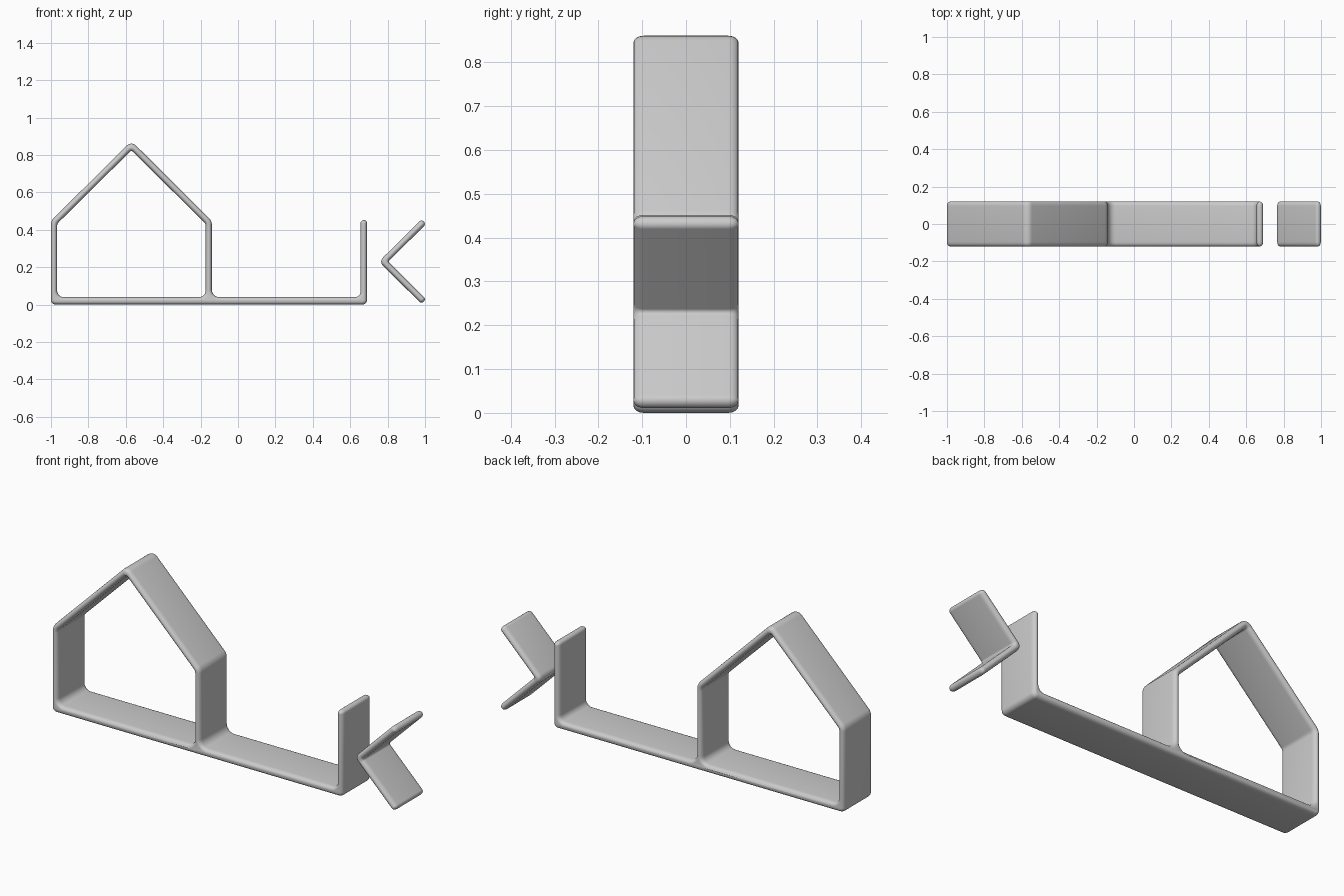
import bpy
import math
from mathutils import Vector

cube = bpy.data.objects.get("Cube")
if cube:
    bpy.data.objects.remove(cube, do_unlink=True)

HALF_WIDTH = 0.12   # half the strip width, front to back
ROUND = 0.016       # rim rounding across the strip thickness
STRETCH = 1.5       # rim rounding is deeper than it is thick

grey = bpy.data.materials.new("light grey")
grey.use_nodes = True
grey.diffuse_color = (0.6, 0.6, 0.6, 1)
grey.node_tree.nodes["Principled BSDF"].inputs["Base Color"].default_value = (0.6, 0.6, 0.6, 1)


def fillet(corners, steps=6):
    """Replace each (x, z, radius) corner with an arc."""
    points = []
    count = len(corners)
    for i, (x, z, radius) in enumerate(corners):
        p = Vector((x, z))
        a = (Vector(corners[i - 1][:2]) - p).normalized()
        b = (Vector(corners[(i + 1) % count][:2]) - p).normalized()
        half = a.angle(b) / 2
        centre = p + (a + b).normalized() * radius / math.sin(half)
        start = p + a * radius / math.tan(half) - centre
        end = p + b * radius / math.tan(half) - centre
        sweep = start.angle_signed(end)
        for s in range(steps + 1):
            t = -sweep * s / steps
            c, n = math.cos(t), math.sin(t)
            points.append(centre + Vector((start.x * c - start.y * n,
                                           start.x * n + start.y * c)))
    return points


def strip(name, *outlines):
    """Extrude filled outlines along y with rounded rims."""
    curve = bpy.data.curves.new(name, "CURVE")
    curve.dimensions = "2D"
    curve.fill_mode = "BOTH"
    curve.extrude = HALF_WIDTH / STRETCH - ROUND
    curve.bevel_depth = ROUND
    curve.bevel_resolution = 3
    curve.offset = -ROUND
    for outline in outlines:
        points = fillet(outline)
        spline = curve.splines.new("POLY")
        spline.points.add(len(points) - 1)
        for target, p in zip(spline.points, points):
            target.co = (p.x, p.y, 0, 1)
        spline.use_cyclic_u = True
    curve.materials.append(grey)
    obj = bpy.data.objects.new(name, curve)
    bpy.context.collection.objects.link(obj)
    obj.rotation_euler.x = math.pi / 2
    obj.scale.z = STRETCH
    bpy.ops.object.select_all(action="DESELECT")
    obj.select_set(True)
    bpy.context.view_layer.objects.active = obj
    bpy.ops.object.convert(target="MESH")
    bpy.ops.object.transform_apply(location=False, rotation=True, scale=True)
    bpy.ops.object.mode_set(mode="EDIT")
    bpy.ops.mesh.select_all(action="SELECT")
    bpy.ops.mesh.remove_doubles(threshold=0.0002)
    bpy.ops.mesh.normals_make_consistent(inside=False)
    bpy.ops.object.mode_set(mode="OBJECT")
    bpy.ops.object.shade_smooth_by_angle(angle=math.radians(40))
    return obj


# House frame joined to a long base and an upright end
silhouette = [
    (-1, 0, 0.025), (0.69, 0, 0.025), (0.69, 0.452, 0.017), (0.655, 0.452, 0.017),
    (0.655, 0.04, 0.03), (-0.14, 0.04, 0.04), (-0.14, 0.448, 0.05),
    (-0.57, 0.875, 0.035), (-1, 0.448, 0.05),
]
opening = [
    (-0.967, 0.04, 0.035), (-0.173, 0.04, 0.035), (-0.173, 0.432, 0.03),
    (-0.57, 0.825, 0.01), (-0.967, 0.432, 0.03),
]
strip("house_and_base", silhouette, opening)

# Separate arrow-shaped piece, mirrored about its middle height
MID = 0.23
upper = [(1.006, 0.201, 0.017), (0.981, 0.226, 0.017)]
chevron = [(0.753, MID, 0.03), (upper[1][0], MID - upper[1][1], 0.017),
           (upper[0][0], MID - upper[0][1], 0.017), (0.803, MID, 0.01)]
chevron += [(x, MID + h, r) for x, h, r in upper]
strip("chevron", chevron)
